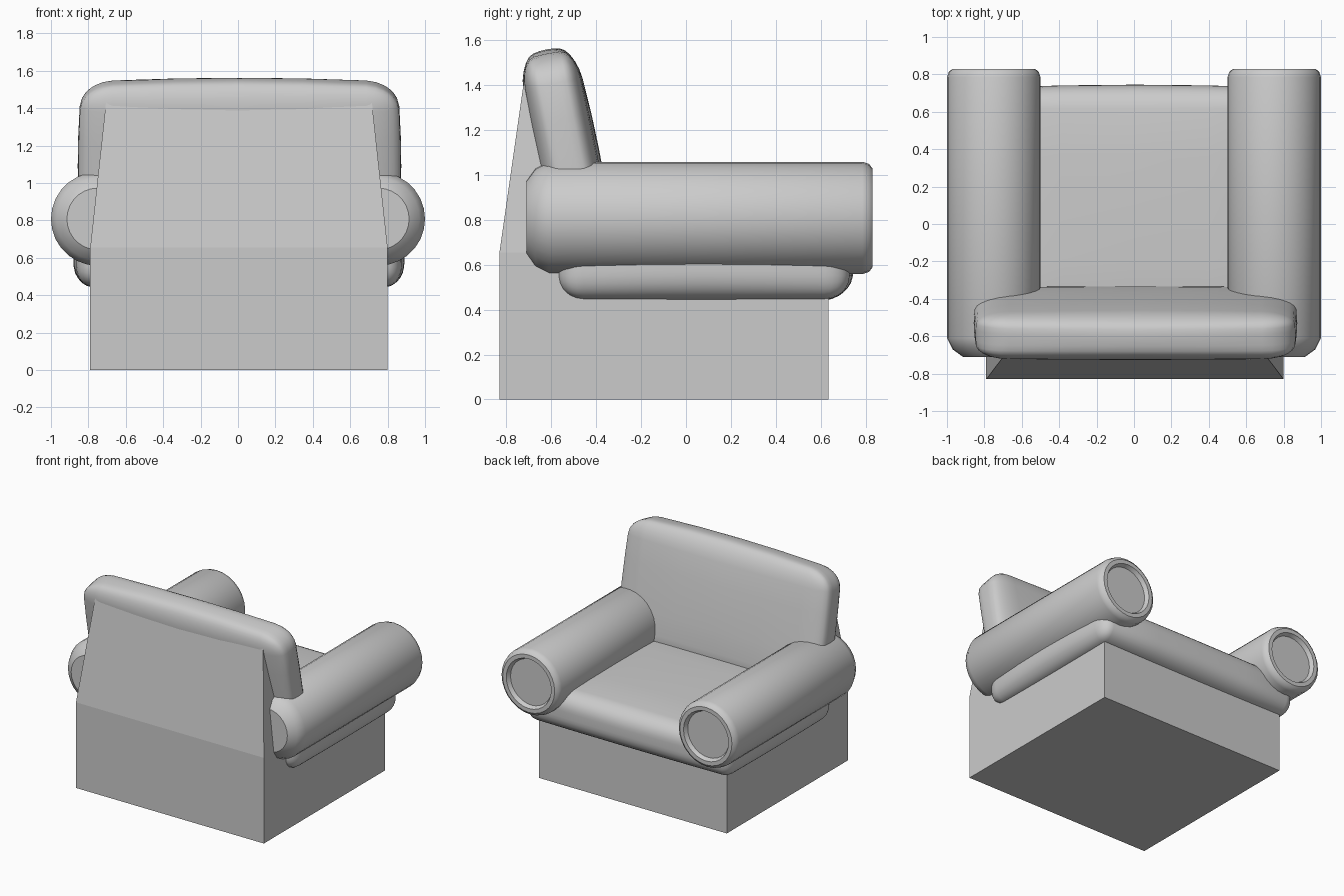
import bpy, bmesh, math
from mathutils import Vector

if "Cube" in bpy.data.objects:
    bpy.data.objects.remove(bpy.data.objects["Cube"])


def finish(bm, name, loc=(0, 0, 0), rot=(0, 0, 0), smooth=True):
    bmesh.ops.recalc_face_normals(bm, faces=bm.faces)
    me = bpy.data.meshes.new(name)
    bm.to_mesh(me)
    bm.free()
    ob = bpy.data.objects.new(name, me)
    bpy.context.collection.objects.link(ob)
    ob.location, ob.rotation_euler = loc, rot
    if smooth:
        bpy.ops.object.select_all(action='DESELECT')
        ob.select_set(True)
        bpy.context.view_layer.objects.active = ob
        bpy.ops.object.shade_smooth_by_angle(angle=math.radians(35))
    return ob


def cushion(name, half, radii, bulge, loc, tilt=0):
    """Rounded box with softly swollen sides."""
    bm = bmesh.new()
    bmesh.ops.create_cube(bm, size=2)
    bmesh.ops.subdivide_edges(bm, edges=bm.edges[:], cuts=9, use_grid_fill=True)
    for v in bm.verts:
        core, d, n = Vector(), Vector(), Vector()
        for i in range(3):
            a, s = abs(v.co[i]), math.copysign(1, v.co[i])
            core[i] = s * (half[i] - radii[i]) * min(a / 0.4, 1)
            d[i] = s * max(0, (a - 0.4) / 0.6)
        d.normalize()
        p = Vector([core[i] + radii[i] * d[i] for i in range(3)])
        n = [p[i] / half[i] for i in range(3)]
        for i in range(3):
            j, k = (i + 1) % 3, (i + 2) % 3
            p[i] += n[i] * bulge[i] * ((1 - n[j] ** 2) * (1 - n[k] ** 2) - 0.5)
        v.co = p
    return finish(bm, name, loc, (tilt, 0, 0))


def prism(bm, lower, upper):
    """Hexahedron between two rectangles given as (half width, y0, y1, z)."""
    rings = []
    for w, y0, y1, z in (lower, upper):
        rings.append([bm.verts.new((x, y, z)) for x, y in
                      ((-w, y0), (w, y0), (w, y1), (-w, y1))])
    a, b = rings
    bm.faces.new(a[::-1])
    bm.faces.new(b)
    for i in range(4):
        j = (i + 1) % 4
        bm.faces.new((a[i], a[j], b[j], b[i]))


# Boxy base
bm = bmesh.new()
prism(bm, (0.795, -0.83, 0.635, 0), (0.795, -0.83, 0.635, 0.56))
finish(bm, "base", (0.005, 0, 0), smooth=False)

# Back support: upright part, then tapered leaning panel
bm = bmesh.new()
prism(bm, (0.795, -0.83, -0.5, 0.56), (0.795, -0.83, -0.5, 0.655))
prism(bm, (0.795, -0.83, -0.5, 0.655), (0.71, -0.718, -0.6, 1.44))
finish(bm, "back_panel", (0.005, 0, 0), smooth=False)

# Cushions
cushion("seat_cushion", (0.875, 0.655, 0.16), (0.08, 0.11, 0.11),
        (0.02, 0.02, 0.02), (0.005, 0.08, 0.597))
cushion("back_cushion", (0.855, 0.135, 0.462), (0.17, 0.07, 0.13),
        (0.02, 0.02, 0.03), (0.008, -0.53, 1.09), math.radians(11.3))

# Bolster arms: lathe profile (radius, y) with a recessed front disc
profile = [(0, -0.71), (0.165, -0.71), (0.22, -0.67), (0.25, -0.61),
           (0.25, 0.785), (0.24, 0.815), (0.22, 0.83), (0.19, 0.83),
           (0.175, 0.80), (0, 0.80)]
for side, sx in (("left", -1), ("right", 1)):
    bm = bmesh.new()
    vs = [bm.verts.new((r, y, 0)) for r, y in profile]
    es = [bm.edges.new(p) for p in zip(vs, vs[1:])]
    bmesh.ops.spin(bm, geom=vs + es, cent=(0, 0, 0), axis=(0, 1, 0),
                   angle=2 * math.pi, steps=28)
    bmesh.ops.remove_doubles(bm, verts=bm.verts, dist=1e-4)
    finish(bm, side + "_arm", (sx * 0.75, 0, 0.808))
